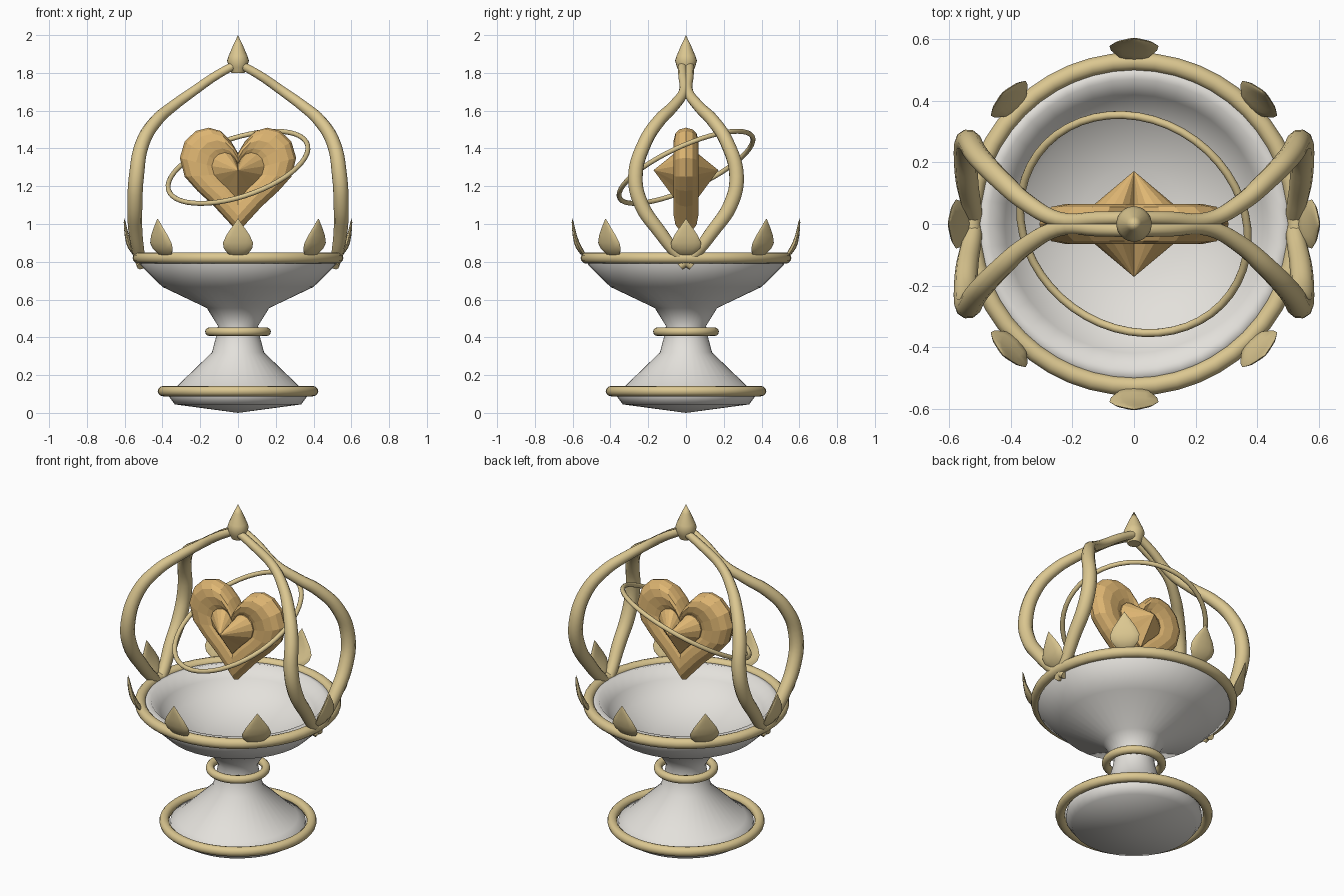
import bpy, bmesh, math
from mathutils import Vector

cube = bpy.data.objects.get("Cube")
if cube:
    bpy.data.objects.remove(cube, do_unlink=True)


def material(name, rgb):
    m = bpy.data.materials.new(name)
    m.use_nodes = True
    m.diffuse_color = (*rgb, 1)
    m.node_tree.nodes["Principled BSDF"].inputs["Base Color"].default_value = (*rgb, 1)
    return m


WHITE = material("warm white", (0.77, 0.75, 0.71))
GOLD = material("pale gold", (0.71, 0.57, 0.28))
AMBER = material("amber gold", (0.74, 0.47, 0.17))


def add_object(name, mesh, mat, angle=None):
    mesh.materials.clear()
    mesh.materials.append(mat)
    ob = bpy.data.objects.new(name, mesh)
    bpy.context.collection.objects.link(ob)
    if angle:
        bpy.ops.object.select_all(action="DESELECT")
        ob.select_set(True)
        bpy.context.view_layer.objects.active = ob
        bpy.ops.object.shade_smooth_by_angle(angle=math.radians(angle))
    return ob


def loft(name, rings, mat, angle=None, wrap=False):
    """Skin closed rings of points; a ring of one point makes a tip."""
    bm = bmesh.new()
    rows = [[bm.verts.new(p) for p in ring] for ring in rings]
    pairs = list(zip(rows, rows[1:]))
    if wrap:
        pairs.append((rows[-1], rows[0]))
    for a, b in pairs:
        n = max(len(a), len(b))
        for i in range(n):
            j = (i + 1) % n
            if len(a) == 1:
                bm.faces.new((a[0], b[j], b[i]))
            elif len(b) == 1:
                bm.faces.new((a[i], a[j], b[0]))
            else:
                bm.faces.new((a[i], a[j], b[j], b[i]))
    bmesh.ops.recalc_face_normals(bm, faces=bm.faces)
    mesh = bpy.data.meshes.new(name)
    bm.to_mesh(mesh)
    bm.free()
    return add_object(name, mesh, mat, angle)


def ellipse(rx, ry, z, n, y=0):
    if rx == 0:
        return [(0, y, z)]
    turns = [math.tau * i / n for i in range(n)]
    return [(rx * math.cos(t), y + ry * math.sin(t), z) for t in turns]


def lathe(name, profile, mat, angle, n=40):
    return loft(name, [ellipse(r, r, z, n) for r, z in profile], mat, angle)


def torus(name, major, minor, z, n=48, sides=12):
    rings = []
    for i in range(sides):
        t = math.tau * i / sides
        r = major + minor * math.cos(t)
        rings.append(ellipse(r, r, minor * math.sin(t), n))
    ob = loft(name, rings, GOLD, 60, wrap=True)
    ob.location.z = z
    return ob


# Pedestal bowl with a rounded lip and a hollow dish
lathe("pedestal_bowl", [
    (0, 0), (0.335, 0.045), (0.368, 0.09), (0.365, 0.12), (0.325, 0.14),
    (0.138, 0.32), (0.117, 0.40), (0.106, 0.46), (0.165, 0.555), (0.40, 0.667),
    (0.52, 0.785), (0.515, 0.825), (0.47, 0.835), (0.42, 0.77), (0.36, 0.70),
    (0.18, 0.63), (0, 0.61)], WHITE, 150)

# Gold bands
torus("base_band", 0.398, 0.027, 0.115)
torus("neck_band", 0.151, 0.023, 0.43)
torus("rim_band", 0.528, 0.03, 0.82)

# Tilted ring floating round the heart
orbit = torus("orbit_ring", 0.387, 0.013, 1.3)
orbit.rotation_euler = Vector((-0.29, -0.40, 0.87)).to_track_quat("Z", "Y").to_euler()

# Pointed finial
lathe("finial", [(0, 1.80), (0.035, 1.80), (0.048, 1.83), (0.058, 1.865),
                 (0.05, 1.89), (0.024, 1.95), (0, 2.0)], GOLD, 50, 20)

# Four curving canopy arms, thinner towards the finial
ARM = [(0, 0.02, 1.85, 0.022), (0.11, 0.017, 1.79, 0.024), (0.24, 0.013, 1.70, 0.026),
       (0.35, 0.07, 1.62, 0.03), (0.43, 0.14, 1.55, 0.034), (0.505, 0.218, 1.43, 0.037),
       (0.538, 0.268, 1.25, 0.04), (0.546, 0.235, 1.1, 0.04), (0.543, 0.14, 0.96, 0.037),
       (0.526, 0.045, 0.84, 0.032), (0.515, -0.03, 0.775, 0.02)]


def canopy_arm(name, sx, sy):
    cu = bpy.data.curves.new(name, "CURVE")
    cu.dimensions = "3D"
    cu.bevel_depth = 1
    cu.bevel_resolution = 3
    cu.resolution_u = 5
    cu.use_fill_caps = True
    sp = cu.splines.new("BEZIER")
    sp.bezier_points.add(len(ARM) - 1)
    for bp, (x, y, z, r) in zip(sp.bezier_points, ARM):
        bp.co = (sx * x, sy * y, z)
        bp.radius = r
        bp.handle_left_type = bp.handle_right_type = "AUTO"
    temp = bpy.data.objects.new(name + "_path", cu)
    bpy.context.collection.objects.link(temp)
    bpy.context.view_layer.update()
    deps = bpy.context.evaluated_depsgraph_get()
    mesh = bpy.data.meshes.new_from_object(temp.evaluated_get(deps))
    bpy.data.objects.remove(temp, do_unlink=True)
    add_object(name, mesh, GOLD, 60)


for side, sx in (("left", 1), ("right", -1)):
    for end, sy in (("front", -1), ("back", 1)):
        canopy_arm(f"canopy_arm_{end}_{side}", sx, sy)

# Eight thin petals curling up round the rim: half width, half depth, height, reach
PETAL = [(0, 0, 0.825, 0.53), (0.05, 0.014, 0.84, 0.545), (0.075, 0.017, 0.87, 0.564),
         (0.08, 0.015, 0.90, 0.578), (0.062, 0.011, 0.94, 0.589),
         (0.035, 0.008, 0.98, 0.596), (0.014, 0.005, 1.01, 0.6), (0, 0, 1.03, 0.603)]
for k in range(8):
    petal = loft(f"petal_{k + 1}",
                 [ellipse(w, d, z, 12, -out) for w, d, z, out in PETAL], GOLD, 50)
    petal.rotation_euler.z = k * math.tau / 8

# Heart outline, right half from notch to tip, about the centre height
CENTRE = 1.27
HALF = [(0, 0.105), (0.035, 0.165), (0.09, 0.222), (0.155, 0.24), (0.225, 0.222),
        (0.283, 0.165), (0.308, 0.08), (0.282, -0.02), (0.215, -0.095),
        (0.125, -0.178), (0.045, -0.265), (0, -0.315)]
OUTLINE = HALF + [(-x, z) for x, z in HALF[-2:0:-1]]


def heart_ring(scale, y):
    return [(scale * x, y, CENTRE + scale * z) for x, z in OUTLINE]


# Faceted outer heart frame with a rounded section
SECTION = [(0.42, 0.045), (0.54, 0.058), (0.72, 0.065), (0.87, 0.056), (0.96, 0.035)]
section = SECTION + [(1, 0)] + [(s, -y) for s, y in reversed(SECTION)]
loft("heart_frame", [heart_ring(s, y) for s, y in section], AMBER, wrap=True)

# Inner heart gem pointed front and back
loft("heart_gem", [[(0, -0.172, CENTRE + 0.015)], heart_ring(0.45, -0.056),
                   heart_ring(0.45, 0.056), [(0, 0.172, CENTRE + 0.015)]], AMBER)
